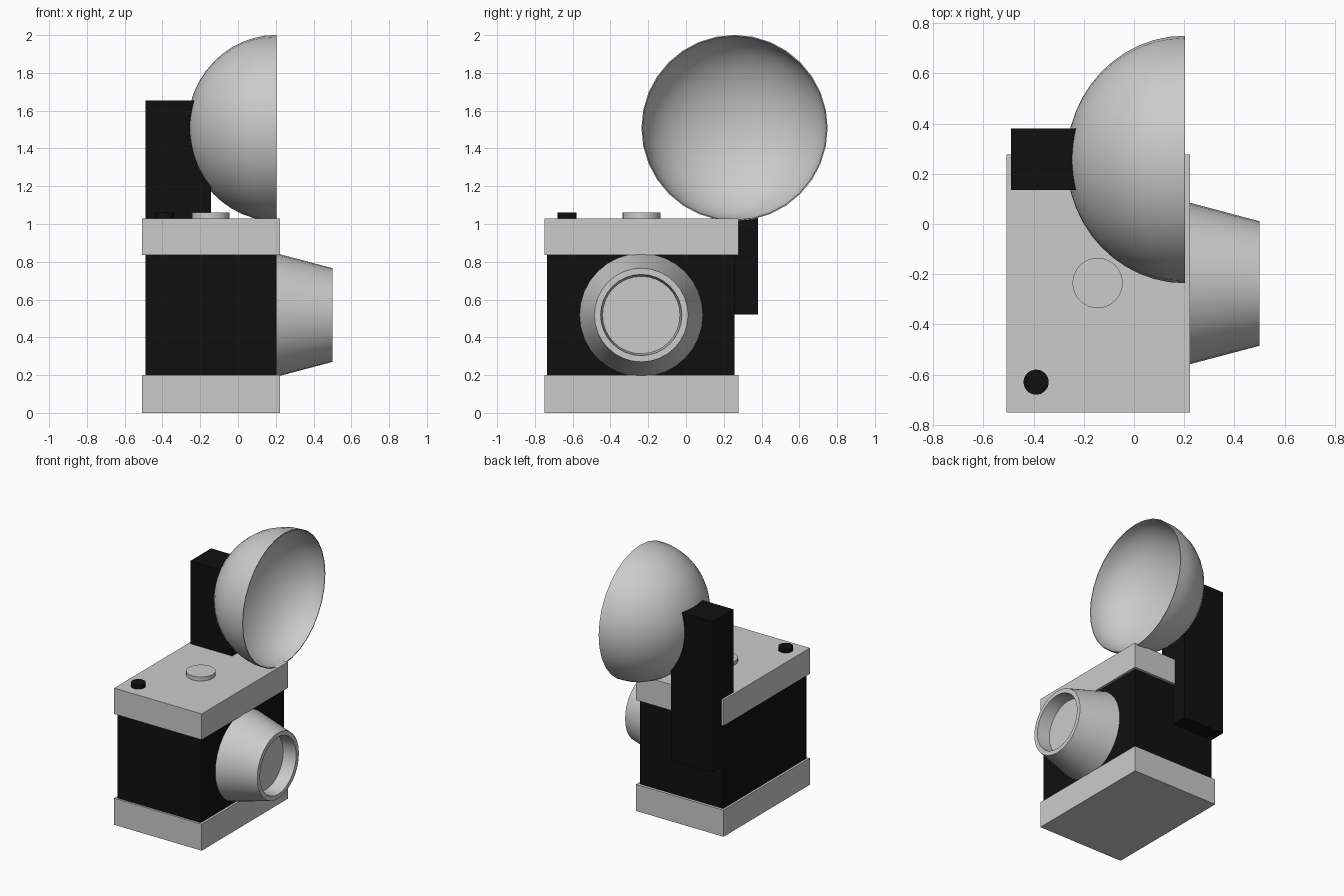
import bpy, bmesh, math
from mathutils import Matrix

if "Cube" in bpy.data.objects:
    bpy.data.objects.remove(bpy.data.objects["Cube"])

black = bpy.data.materials.new("black")
black.diffuse_color = (0.005, 0.005, 0.005, 1)
black.use_nodes = True
black.node_tree.nodes["Principled BSDF"].inputs["Base Color"].default_value = black.diffuse_color


def finish(name, bm, mat=None, angle=None):
    bmesh.ops.recalc_face_normals(bm, faces=bm.faces)
    me = bpy.data.meshes.new(name)
    bm.to_mesh(me)
    bm.free()
    ob = bpy.data.objects.new(name, me)
    bpy.context.collection.objects.link(ob)
    if mat:
        me.materials.append(mat)
    if angle:
        bpy.ops.object.select_all(action='DESELECT')
        ob.select_set(True)
        bpy.context.view_layer.objects.active = ob
        bpy.ops.object.shade_smooth_by_angle(angle=math.radians(angle))
    return ob


def box(name, lo, hi, mat=None):
    bm = bmesh.new()
    bmesh.ops.create_cube(bm, size=1)
    for v in bm.verts:
        v.co = [(a + b) / 2 + c * (b - a) for a, b, c in zip(lo, hi, v.co)]
    return finish(name, bm, mat)


def button(name, x, y, r, mat=None):
    bm = bmesh.new()
    bmesh.ops.create_cone(bm, cap_ends=True, segments=32, radius1=r, radius2=r, depth=0.05,
                          matrix=Matrix.Translation((x, y, 1.035)))
    return finish(name, bm, mat, 40)


def lathe_x(name, profile, y, z, angle, steps=32):
    """Revolve (x, radius) points around an axis parallel to x."""
    bm = bmesh.new()
    vs = [bm.verts.new((x, y, z + r)) for x, r in profile]
    es = [bm.edges.new(p) for p in zip(vs, vs[1:])]
    bmesh.ops.spin(bm, geom=vs + es, cent=(0, y, z), axis=(1, 0, 0),
                   angle=2 * math.pi, steps=steps)
    bmesh.ops.remove_doubles(bm, verts=bm.verts, dist=1e-4)
    return finish(name, bm, None, angle)


# Camera body with top and bottom plates
box("body", (-0.49, -0.735, 0.15), (0.205, 0.257, 0.9), black)
box("bottom_plate", (-0.507, -0.75, 0), (0.223, 0.277, 0.2))
box("top_plate", (-0.507, -0.75, 0.835), (0.223, 0.277, 1.03))

# Buttons on the top plate
button("dial", -0.145, -0.235, 0.1)
button("shutter_button", -0.39, -0.63, 0.05, black)

# Tapered lens barrel with recessed front
lathe_x("lens", [(0.18, 0), (0.18, 0.333), (0.5, 0.248), (0.5, 0.215),
                 (0.4, 0.205), (0.4, 0)], -0.237, 0.518, 50)

# Flash bracket and bowl-shaped reflector
box("flash_bracket", (-0.49, 0.135, 0.52), (-0.143, 0.38, 1.655), black)
N = 12
quarter = [i * math.pi / 2 / N for i in range(N + 1)]
outer = [(0.203 - 0.472 * math.cos(a), 0.493 * math.sin(a)) for a in quarter]
inner = [(0.203 - 0.335 * math.cos(a), 0.487 * math.sin(a)) for a in reversed(quarter)]
lathe_x("flash_reflector", outer + inner, 0.257, 1.508, 40)
